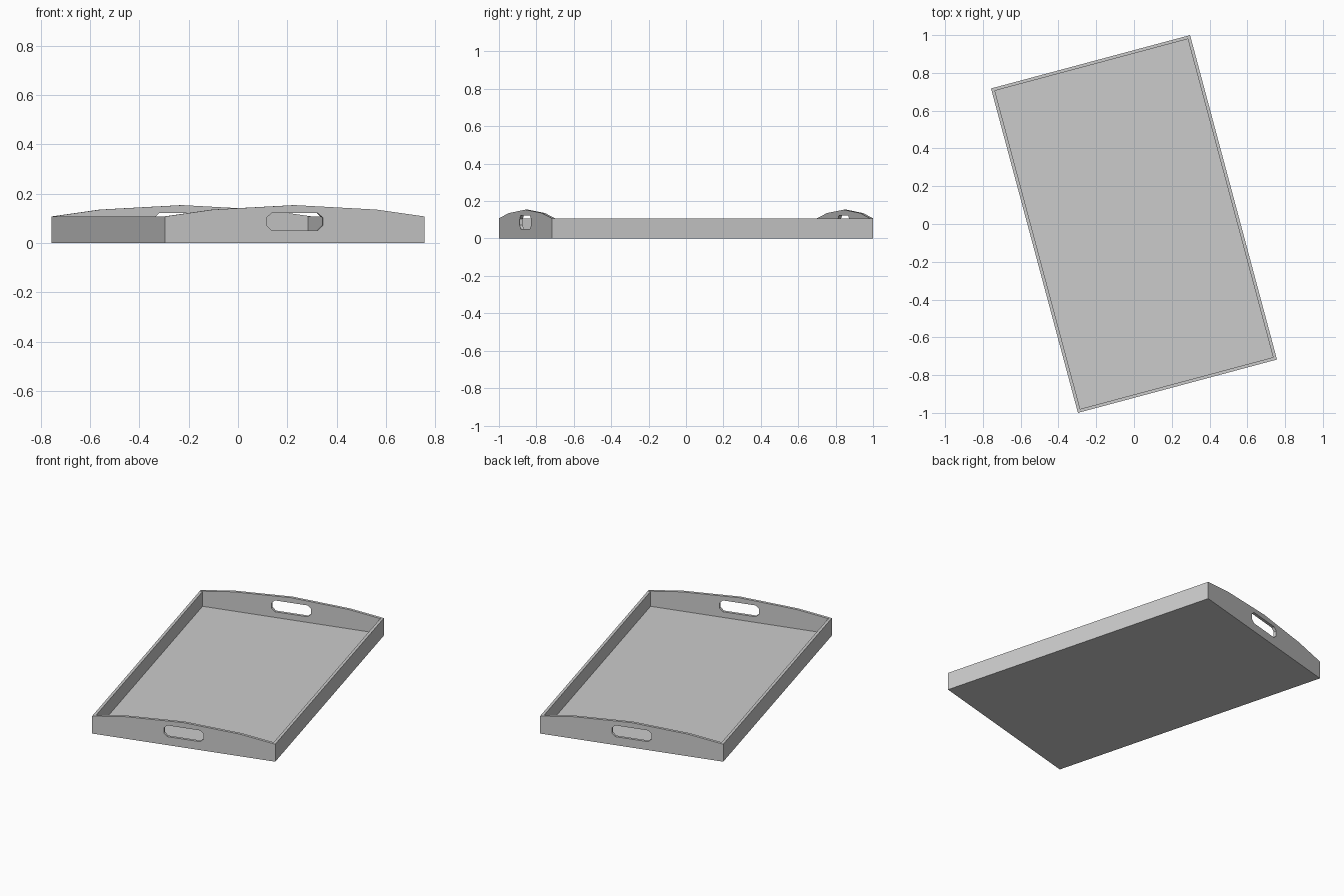
import bpy, bmesh, math
from mathutils import Matrix

if "Cube" in bpy.data.objects:
    bpy.data.objects.remove(bpy.data.objects["Cube"])

W, L, T = 1.091, 1.778, 0.017      # tray width, length, board thickness
SIDE_H, PEAK_H = 0.108, 0.154      # side height, top of the arched ends
TURN = Matrix.Rotation(math.radians(15), 4, 'Z')


def add_object(name, bm):
    bmesh.ops.recalc_face_normals(bm, faces=bm.faces)
    me = bpy.data.meshes.new(name)
    bm.to_mesh(me)
    bm.free()
    ob = bpy.data.objects.new(name, me)
    bpy.context.collection.objects.link(ob)
    ob.matrix_world = TURN
    return ob


def board(name, size, centre):
    bm = bmesh.new()
    bmesh.ops.create_cube(bm, size=1,
                          matrix=Matrix.Translation(centre) @ Matrix.Diagonal((*size, 1)))
    return add_object(name, bm)


def end_panel(name, y):
    # arched outline with an octagonal hand slot, extruded to board thickness
    outline = [(-W/2, 0), (W/2, 0), (W/2, SIDE_H), (0.342, 0.136),
               (0, PEAK_H), (-0.342, 0.136), (-W/2, SIDE_H)]
    slot = [(-.097, -.035), (.097, -.035), (.118, -.016), (.118, .016),
            (.097, .035), (-.097, .035), (-.118, .016), (-.118, -.016)]
    slot = [(x, z + 0.087) for x, z in slot]
    bm = bmesh.new()
    edges = []
    for loop in (outline, slot):
        vs = [bm.verts.new((x, y - T/2, z)) for x, z in loop]
        edges += [bm.edges.new((vs[i - 1], vs[i])) for i in range(len(vs))]
    bmesh.ops.triangle_fill(bm, edges=edges, use_beauty=True, normal=(0, -1, 0))
    res = bmesh.ops.extrude_face_region(bm, geom=bm.faces[:], use_keep_orig=True)
    moved = [g for g in res["geom"] if isinstance(g, bmesh.types.BMVert)]
    bmesh.ops.translate(bm, verts=moved, vec=(0, T, 0))
    return add_object(name, bm)


# floor board
board("tray_floor", (W - 2*T, L - 2*T, T), (0, 0, T/2))

# long side boards, fitted between the ends
for name, s in (("left_side", -1), ("right_side", 1)):
    board(name, (T, L - 2*T, SIDE_H), (s * (W - T)/2, 0, SIDE_H/2))

# arched ends with hand slots
for name, s in (("front_handle_end", -1), ("back_handle_end", 1)):
    end_panel(name, s * (L - T)/2)
